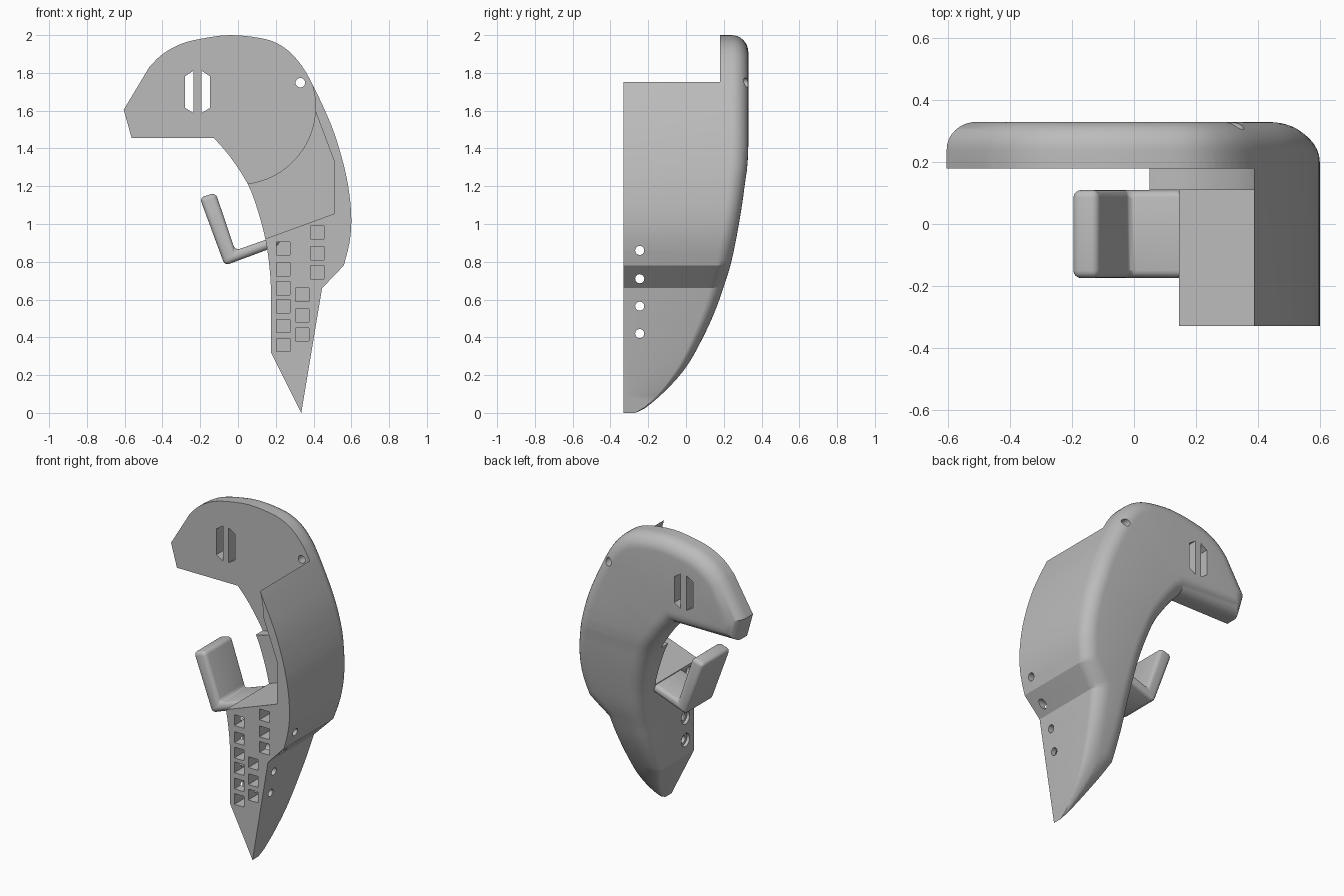
import bpy, bmesh, math
from mathutils import Vector

if "Cube" in bpy.data.objects:
    bpy.data.objects.remove(bpy.data.objects["Cube"])

FRONT, BACK, FILLET = -0.33, 0.33, 0.09

grey = bpy.data.materials.new("plain grey")
grey.use_nodes = True
grey.diffuse_color = (0.5, 0.5, 0.5, 1)
grey.node_tree.nodes["Principled BSDF"].inputs["Base Color"].default_value = (0.5, 0.5, 0.5, 1)


def spline(pts, n=3):
    """Smooth curve through the points."""
    p = [Vector(q) for q in pts]
    p = [2 * p[0] - p[1]] + p + [2 * p[-1] - p[-2]]
    out = []
    for a, b, c, d in zip(p, p[1:], p[2:], p[3:]):
        for i in range(n):
            t = i / n
            out.append(0.5 * (2 * b + (c - a) * t + (2 * a - 5 * b + 4 * c - d) * t**2
                              + (3 * b - a - 3 * c + d) * t**3))
    return out + [p[-2]]


def inset(pts, d):
    """Move a counter-clockwise outline inwards."""
    out = []
    for i, q in enumerate(pts):
        e, f = (q - pts[i - 1]).normalized(), (pts[(i + 1) % len(pts)] - q).normalized()
        m, k = Vector((-e.y, e.x)), Vector((-f.y, f.x))
        out.append(q + (m + k) * d / (1 + m.dot(k)))
    return out


def finish(name, bm):
    bmesh.ops.recalc_face_normals(bm, faces=bm.faces)
    me = bpy.data.meshes.new(name)
    bm.to_mesh(me)
    bm.free()
    me.materials.append(grey)
    ob = bpy.data.objects.new(name, me)
    bpy.context.collection.objects.link(ob)
    return ob


def loft(rings):
    """Closed solid from (outline, y) rings."""
    bm = bmesh.new()
    vs = [[bm.verts.new((p[0], y, p[1])) for p in pts] for pts, y in rings]
    n = len(vs[0])
    for a, b in zip(vs, vs[1:]):
        for i in range(n):
            j = (i + 1) % n
            bm.faces.new((a[i], a[j], b[j], b[i]))
    bm.faces.new(vs[0])
    bm.faces.new(vs[-1])
    return bm


def cut(ob, cutter):
    m = ob.modifiers.new("cut", "BOOLEAN")
    m.operation, m.solver, m.object = "DIFFERENCE", "EXACT", cutter
    bpy.context.view_layer.objects.active = ob
    bpy.ops.object.modifier_apply(modifier=m.name)
    bpy.data.objects.remove(cutter)


def prism(pts, y0, y1):
    return finish("cutter", loft([(pts, y0), (pts, y1)]))


def circle(x, z, r, a0=0, a1=360, n=24):
    angles = [math.radians(a0 + (a1 - a0) * i / n) for i in range(n + (a1 - a0 < 360))]
    return [(x + r * math.cos(a), z + r * math.sin(a)) for a in angles]


def side_hole(y, z, r, x0, x1):
    """Round cutter along x."""
    ob = prism(circle(0, z, r), x0, x1)
    for v in ob.data.vertices:
        v.co = (v.co.y, y - v.co.x, v.co.z)
    return ob


# Body outline: outer curve, blunt nose, inner curve, pointed foot
outer = spline([(0.56, 0.78), (0.59, 0.9), (0.6, 1.02), (0.59, 1.155), (0.563, 1.3), (0.51, 1.48),
                (0.447, 1.63), (0.362, 1.8), (0.288, 1.897), (0.21, 1.955), (0.115, 1.985),
                (-0.045, 2), (-0.2, 1.98), (-0.31, 1.95), (-0.405, 1.895), (-0.47, 1.83)])
inner = spline([(-0.127, 1.455), (-0.045, 1.36), (0.05, 1.215), (0.103, 1.077), (0.145, 0.92),
                (0.167, 0.77), (0.175, 0.65)])
corners = lambda *pts: [Vector(p) for p in pts]
outline = (corners((0.335, 0), (0.445, 0.66)) + outer + corners((-0.605, 1.605), (-0.563, 1.455))
           + inner + corners((0.175, 0.32)))

# Body with a rounded back rim
rings = [(outline, FRONT)]
for i in range(9):
    a = math.pi / 2 * i / 8
    rings.append((inset(outline, FILLET * (1 - math.cos(a))), BACK - FILLET * (1 - math.sin(a))))
bm = loft(rings)

# Sweep the back forwards towards the foot
back_curve = spline([(0, -0.26), (0.03, -0.2), (0.12, -0.1), (0.24, 0), (0.38, 0.08), (0.53, 0.15),
                     (0.67, 0.2), (0.8, 0.24), (1, 0.28), (1.2, 0.31), (1.42, BACK), (2.1, BACK)], 4)


def back(z):
    for a, b in zip(back_curve, back_curve[1:]):
        if z <= b.x:
            return min(BACK, a.y + (b.y - a.y) * (z - a.x) / (b.x - a.x))
    return BACK


for i in range(1, 48):
    bmesh.ops.bisect_plane(bm, geom=bm.verts[:] + bm.edges[:] + bm.faces[:], dist=1e-5,
                           plane_co=(0, 0, 0.03 * i), plane_no=(0, 0, 1))
for v in bm.verts:
    v.co.y = FRONT + (v.co.y - FRONT) * (back(v.co.z) - FRONT) / (BACK - FRONT)
bmesh.ops.triangulate(bm, faces=bm.faces)
body = finish("curved_body", bm)

# Thin head plate left behind a round cut
cut(body, prism(circle(0, 1.62, 0.41, -84, 24.5, 32) + [(0.7, 2.2), (-0.9, 2.2), (-0.9, 1.212)],
                -1, 0.18))

# Pocket with a sloping shelf and a side wall
cut(body, prism([(0.05, 0.887), (0.51, 1.055), (0.51, 1.33), (0.405, 1.61), (0, 1.62),
                 (-0.2, 1.3)], -1, 0.11))

# Square sockets in the front
for x, heights in ((0.24, (0.87, 0.76, 0.66, 0.565, 0.46, 0.36)),
                   (0.42, (0.955, 0.845, 0.745)), (0.34, (0.625, 0.515, 0.415))):
    for z in heights:
        h = 0.035
        cut(body, prism([(x - h, z - h), (x + h, z - h), (x + h, z + h), (x - h, z + h)], -1, -0.12))

# Cross holes with wide mouths on the inner side
for z in (0.86, 0.71, 0.565, 0.42):
    cut(body, side_hole(-0.245, z, 0.024, -1, 1))
    cut(body, side_hole(-0.245, z, 0.042, -1, 0.195))

# Paired slots and a pin hole in the head
for x0, x1 in ((-0.28, -0.235), (-0.148, -0.193)):
    cut(body, prism([(x0, 1.615), (x1, 1.587), (x1, 1.812), (x0, 1.782)], 0, 1))
cut(body, prism(circle(0.33, 1.748, 0.025), 0, 1))

# Bent lever
elbow = [(0.22, 0.888), (0.22, 0.942), (-0.015, 0.86), (-0.118, 1.165), (-0.203, 1.14), (-0.07, 0.78)]
bm = loft([(elbow, -0.175), (elbow, 0.11)])
bmesh.ops.recalc_face_normals(bm, faces=bm.faces)
bmesh.ops.bevel(bm, geom=bm.edges[:], offset=0.025, segments=4, profile=0.5, affect="EDGES")
lever = finish("bent_lever", bm)

for ob in (body, lever):
    bpy.ops.object.select_all(action="DESELECT")
    ob.select_set(True)
    bpy.context.view_layer.objects.active = ob
    bpy.ops.object.shade_smooth_by_angle(angle=math.radians(25))
